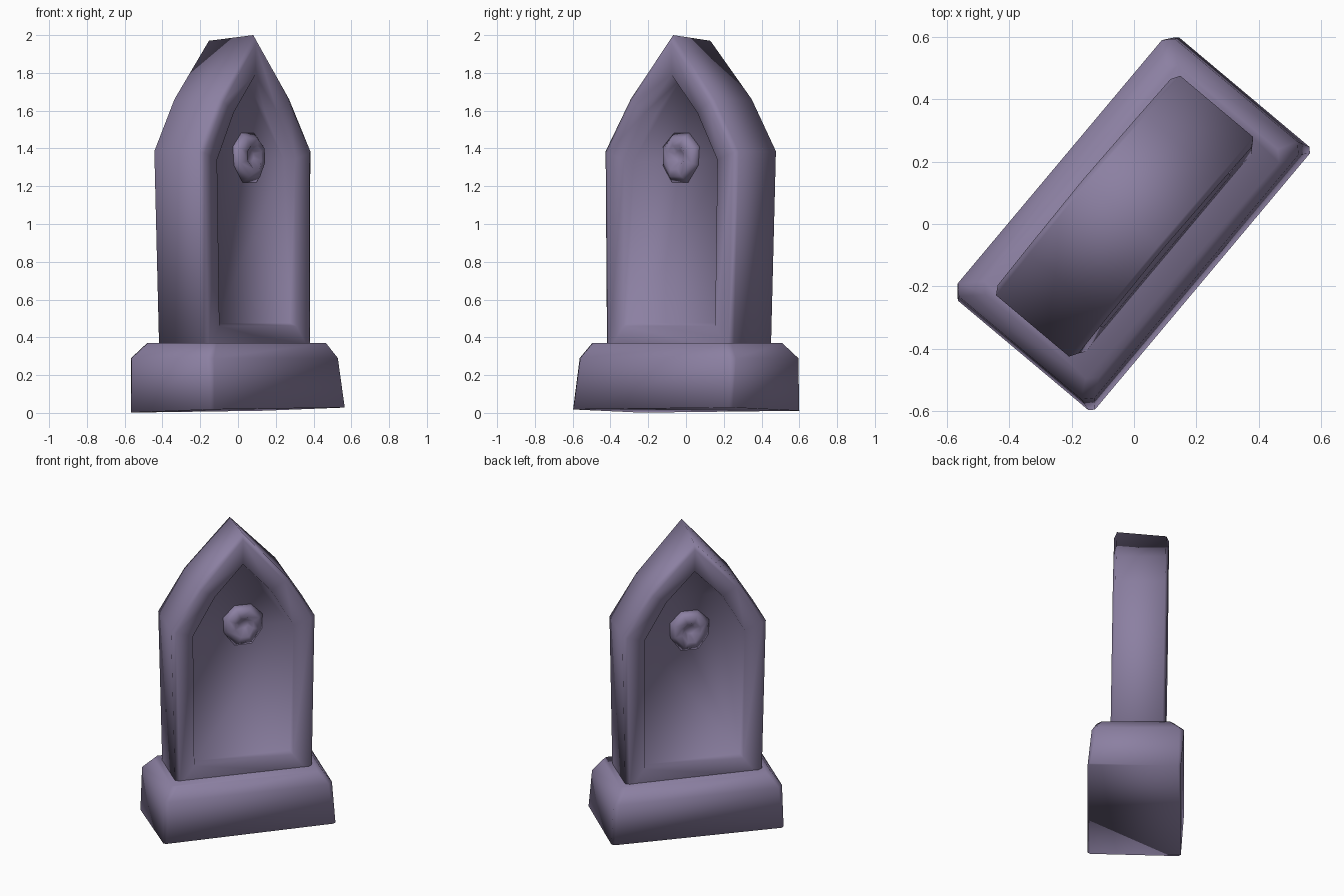
import bpy, bmesh
from math import radians, cos, sin, pi
from mathutils import Matrix

cube = bpy.data.objects.get("Cube")
if cube:
    bpy.data.objects.remove(cube, do_unlink=True)

TURN = Matrix.Rotation(radians(50), 4, 'Z')

stone = bpy.data.materials.new("purple_grey_stone")
stone.use_nodes = True
colour = (0.26, 0.215, 0.36, 1)
stone.diffuse_color = colour
stone.node_tree.nodes["Principled BSDF"].inputs["Base Color"].default_value = colour


def skin(name, loops):
    """Bridge equal closed loops, cap both ends, turn into place, shade smooth."""
    bm = bmesh.new()
    rings = [[bm.verts.new(p) for p in loop] for loop in loops]
    n = len(rings[0])
    for a, b in zip(rings, rings[1:]):
        for i in range(n):
            j = (i + 1) % n
            bm.faces.new((a[i], a[j], b[j], b[i]))
    bm.faces.new(rings[0])
    bm.faces.new(rings[-1])
    bmesh.ops.recalc_face_normals(bm, faces=bm.faces)
    bm.transform(TURN)
    for face in bm.faces:
        face.smooth = True
    mesh = bpy.data.meshes.new(name)
    bm.to_mesh(mesh)
    bm.free()
    mesh.materials.append(stone)
    bpy.context.collection.objects.link(bpy.data.objects.new(name, mesh))


# Plinth: flared block with clipped corners and a chamfered top
def plinth_loop(half, front, back, z, tilt=0.0, c=0.03):
    pts = [(-half + c, front), (half - c, front), (half, front + c), (half, back - c),
           (half - c, back), (-half + c, back), (-half, back - c), (-half, front + c)]
    return [(x, y, z + tilt * (x * 0.3 - y)) for x, y in pts]


skin("plinth", [plinth_loop(0.552, -0.287, 0.29, 0.015, 0.03, 0.015),
                plinth_loop(0.54, -0.262, 0.311, 0.29),
                plinth_loop(0.48, -0.23, 0.25, 0.37)])


# Headstone: pointed slab with a recessed niche on both faces, leaning back
def mirrored(half, top):
    return half + [(0, top)] + [(-x, z) for x, z in reversed(half)]


outer = mirrored([(0.437, 0.3), (0.46, 1.385), (0.29, 1.66)], 2.0)
niche = mirrored([(0.317, 0.46), (0.322, 1.34), (0.18, 1.59)], 1.79)


def lean(y, z):
    return y + 0.025 + 0.014 * (z - 0.37)


def slab_loop(t, y, deepen=0.0):
    """Blend outline to niche by t; the niche bed deepens with height."""
    side = 1 if y > 0 else -1
    pts = [(a + (c - a) * t, b + (d - b) * t) for (a, b), (c, d) in zip(outer, niche)]
    return [(x, lean(y - side * deepen * (z - 0.46), z),
             z - 0.1 * max(0, z - 1.7) * (y > 0)) for x, z in pts]


half_steps = [(1.1, 0.13, 0.035), (1.0, 0.164, 0), (0.2, 0.17, 0), (0.0, 0.153, 0)]
mirrored_steps = [(t, -y, d) for t, y, d in half_steps] + half_steps[::-1]
skin("headstone", [slab_loop(*step) for step in mirrored_steps])


# Round bosses: low domes with a dimple and a drooping lower lip
def boss(name, side):
    loops = []
    for radius, height in [(0.14, 0.085), (0.10, 0.13), (0.06, 0.14), (0.03, 0.11)]:
        loop = []
        for k in range(8):
            a = 2 * pi * k / 8 + pi / 8
            droop = 0.015 if sin(a) < -0.5 and radius > 0.05 else 0
            z = 1.36 + radius * sin(a) - droop
            loop.append((1.05 * radius * cos(a) + 0.015, lean(side * (height + droop), z), z))
        loops.append(loop)
    skin(name, loops)


boss("front_boss", -1)
boss("back_boss", 1)
